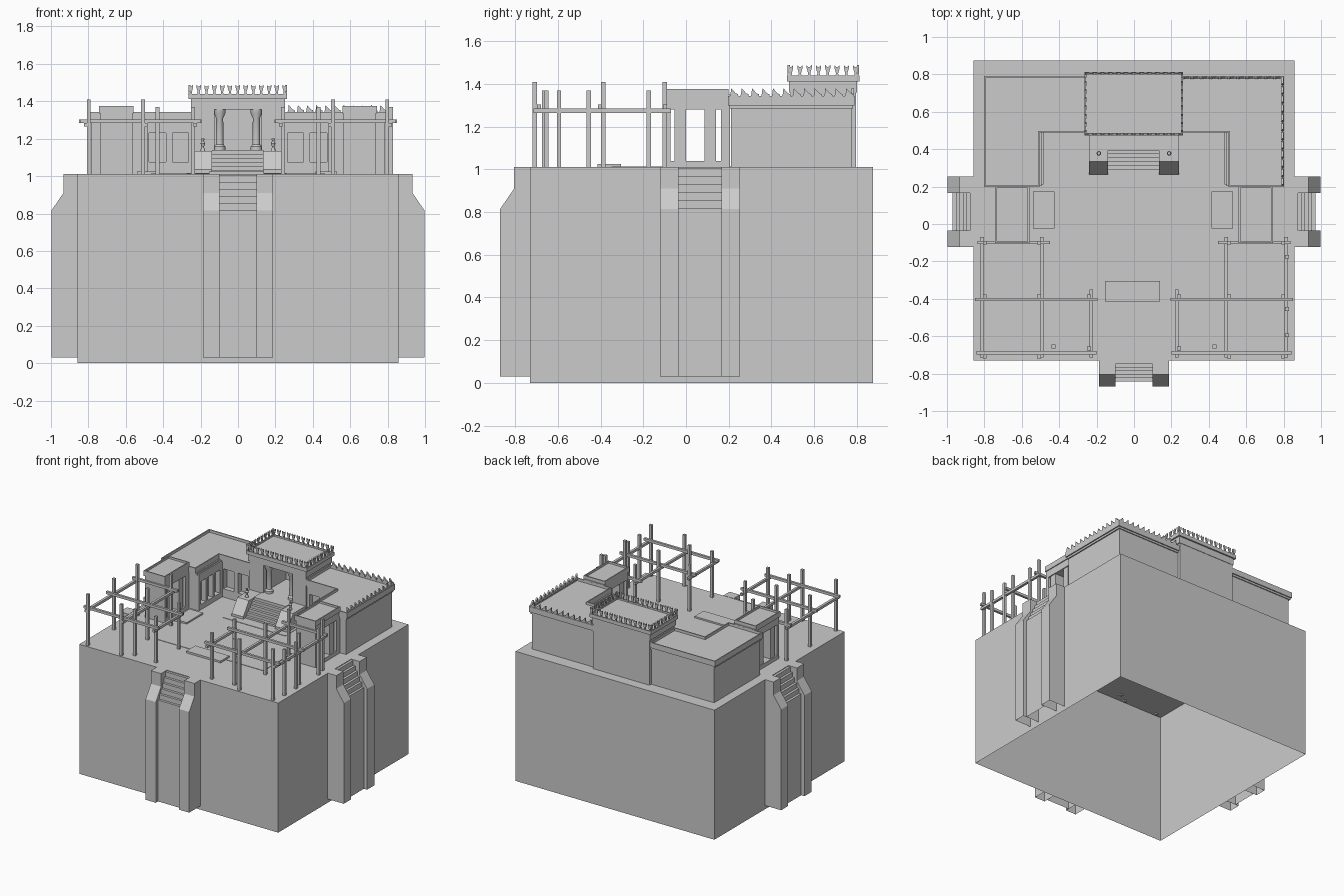
import bpy, bmesh, math
from mathutils import Vector

if "Cube" in bpy.data.objects:
    bpy.data.objects.remove(bpy.data.objects["Cube"])


def rect(a0, a1, b0, b1):
    return [(a0, b0), (a1, b0), (a1, b1), (a0, b1)]


def box(x0, x1, y0, y1, z0, z1):
    return (rect(x0, x1, y0, y1), 'z', z0, z1)


def make(name, parts, open_bottom=False, rim=0):
    """Build one object from profiles (points, axis, start, end) extruded along an axis."""
    bm = bmesh.new()
    put = {'x': lambda p, t: (t, p[0], p[1]),
           'y': lambda p, t: (p[0], t, p[1]),
           'z': lambda p, t: (p[0], p[1], t)}
    for pts, axis, a, b in parts:
        lo = [bm.verts.new(put[axis](p, a)) for p in pts]
        hi = [bm.verts.new(put[axis](p, b)) for p in pts]
        bm.faces.new(lo)
        bm.faces.new(hi)
        for i in range(len(pts)):
            j = (i + 1) % len(pts)
            bm.faces.new((lo[i], lo[j], hi[j], hi[i]))
    bmesh.ops.recalc_face_normals(bm, faces=bm.faces)
    if open_bottom:
        zmin = min(v.co.z for v in bm.verts)
        low = [f for f in bm.faces if all(v.co.z < zmin + 1e-4 for v in f.verts)]
        bmesh.ops.delete(bm, geom=low, context='FACES')
    if rim:
        bm.normal_update()
        top = [max(bm.faces, key=lambda f: f.calc_center_median().z)]
        bmesh.ops.inset_region(bm, faces=top, thickness=0.012)
        bmesh.ops.inset_region(bm, faces=top, thickness=0.0005, depth=-rim)
    me = bpy.data.meshes.new(name)
    bm.to_mesh(me)
    bm.free()
    ob = bpy.data.objects.new(name, me)
    bpy.context.collection.objects.link(ob)
    return ob


def cut(ob, parts):
    """Carve openings, then remove the cutter."""
    c = make("opening_cutter", parts)
    c.hide_render = True
    m = ob.modifiers.new("openings", 'BOOLEAN')
    m.object, m.operation, m.solver = c, 'DIFFERENCE', 'EXACT'
    bpy.context.view_layer.objects.active = ob
    bpy.ops.object.modifier_apply(modifier=m.name)
    bpy.data.objects.remove(c)


def lathe(name, profile, x, y, n=16):
    bm = bmesh.new()
    rings = [[bm.verts.new((x + r * math.cos(2 * math.pi * k / n),
                            y + r * math.sin(2 * math.pi * k / n), z))
              for k in range(n)] for r, z in profile]
    for a, b in zip(rings, rings[1:]):
        for k in range(n):
            bm.faces.new((a[k], a[(k + 1) % n], b[(k + 1) % n], b[k]))
    bm.faces.new(rings[0][::-1])
    bm.faces.new(rings[-1])
    me = bpy.data.meshes.new(name)
    bm.to_mesh(me)
    bm.free()
    ob = bpy.data.objects.new(name, me)
    bpy.context.collection.objects.link(ob)
    bpy.context.view_layer.objects.active = ob
    ob.select_set(True)
    bpy.ops.object.shade_smooth_by_angle()
    ob.select_set(False)


def stairs(depth, z0, z1, n, base):
    """Stair side profile: distance outwards from the top, and height."""
    pts = [(0, base), (depth, base)]
    for i in range(n):
        u = depth * (1 - i / n)
        z = z0 + (z1 - z0) * i / (n - 1)
        pts += [(u, z), (depth * (1 - (i + 1) / n), z)]
    return pts


# Podium, hollow underneath
make("podium", [box(-0.858, 0.858, -0.73, 0.875, 0, 1.01)], open_bottom=True)

# Buttressed stairs on the front and both sides
cheek = [(0, .03), (.14, .03), (.14, .815), (.075, .91), (.075, 1.012), (0, 1.012)]
steps = stairs(0.112, 0.82, 1.005, 6, 0.03)
for name, axis, off, sign, mid in (("front", 'x', -0.73, -1, 0.0),
                                   ("right", 'y', 0.858, 1, 0.066),
                                   ("left", 'y', -0.858, -1, 0.066)):
    place = lambda prof: [(off + sign * u, z) for u, z in prof]
    make(name + "_buttress_stair", [
        (place(cheek), axis, mid - 0.188, mid - 0.1),
        (place(cheek), axis, mid + 0.1, mid + 0.188),
        (place(steps), axis, mid - 0.1, mid + 0.1)], open_bottom=True)

# Courtyard paving and low slabs
make("courtyard_paving", [box(-0.465, 0.465, -0.35, 0.48, 1.0, 1.013)])
make("courtyard_slabs", [box(-0.155, 0.14, -0.415, -0.305, 1.0, 1.025),
                         box(-0.54, -0.425, -0.025, 0.175, 1.0, 1.025),
                         box(0.415, 0.53, -0.025, 0.175, 1.0, 1.025)])

for s, side in ((-1, "left"), (1, "right")):
    def sbox(x0, x1, *r):
        return box(min(s * x0, s * x1), max(s * x0, s * x1), *r)

    # L-shaped wing with recessed windows and rimmed roof
    foot = [(.24, .5), (.485, .5), (.485, .21), (.785, .21), (.785, .775), (.24, .775)]
    wing = make(side + "_wing", [([(s * x, y) for x, y in foot], 'z', 1.005, 1.295)])
    cut(wing, [sbox(.265, .35, .45, .54, 1.075, 1.23), sbox(.385, .475, .45, .54, 1.075, 1.23)]
        + [sbox(.45, .525, y, y + .065, 1.05, 1.23) for y in (.235, .32, .405)])
    eave = [(.24, .488), (.505, .488), (.505, .197), (.803, .197), (.803, .79), (.24, .79)]
    eave_lo = [(.24, .494), (.495, .494), (.495, .203), (.794, .203), (.794, .782), (.24, .782)]
    make(side + "_wing_cornice", [([(s * x, y) for x, y in eave_lo], 'z', 1.285, 1.305)])
    make(side + "_wing_roof", [([(s * x, y) for x, y in eave], 'z', 1.3, 1.343)], rim=0.02)

    # Side pavilion with through opening and two pillars
    pav = make(side + "_pavilion", [sbox(.565, .735, -.095, .205, 1.005, 1.35)])
    cut(pav, [sbox(.4, .9, -.072, .163, 1.04, 1.28)])
    make(side + "_pavilion_pillars", [sbox(.572, .728, -.053, 0, 1.03, 1.29),
                                      sbox(.572, .728, .087, .14, 1.03, 1.29)])
    make(side + "_pavilion_roof", [sbox(.56, .742, -.102, .2, 1.335, 1.376)], rim=0.015)

    # Timber pergola
    w = 0.01
    make(side + "_pergola_beams", [
        sbox(.2, .842, -.698, -.68, 1.283, 1.303),
        sbox(.195, .85, -.413, -.395, 1.283, 1.303),
        sbox(.45, .838, -.108, -.09, 1.283, 1.303),
        sbox(.803, .823, -.715, -.07, 1.265, 1.284),
        sbox(.485, .503, -.715, -.07, 1.265, 1.284),
        sbox(.22, .238, -.715, -.35, 1.265, 1.284)])
    tall = [(.798, -.708), (.508, -.708), (.508, -.387), (.798, -.387), (.508, -.1), (.798, -.1)]
    short = [(.24, -.665), (.24, -.387), (.43, -.655)]
    if s > 0:
        short += [(.818, -.595), (.818, -.455), (.818, -.175)]
    make(side + "_pergola_posts",
         [sbox(x - w, x + w, y - w, y + w, 1.0, 1.41) for x, y in tall]
         + [sbox(x - w, x + w, y - w, y + w, 1.0, 1.37) for x, y in short])

# Pointed merlons on the outer edges of the right wing
tooth = [(-.022, 1.335), (.022, 1.335), (.018, 1.352), (.008, 1.356), (-.014, 1.38), (-.016, 1.356)]
teeth = []
for i in range(12):
    teeth.append(([(.225 + i * .049 + p, z) for p, z in tooth], 'x', .788, .8))
for i in range(11):
    teeth.append(([(.285 + i * .049 + p, z) for p, z in tooth], 'y', .775, .787))
make("right_wing_merlons", teeth)

# Central hall with open porch
hall = make("central_hall", [box(-.243, .243, .49, .797, 1.005, 1.39)])
cut(hall, [box(-.125, .125, .4, .77, 1.14, 1.355)])
make("hall_frieze", [box(-.25, .25, .483, .8, 1.36, 1.415)])
make("hall_roof", [box(-.265, .262, .474, .812, 1.412, 1.44)], rim=0.012)

# Fleur-shaped merlons around the hall roof
fleur = [(.008, 1.435), (.005, 1.45), (.012, 1.474), (.012, 1.488), (.004, 1.48)]
fleur = fleur + [(-p, z) for p, z in reversed(fleur)]
crown = []
for i in range(13):
    x = -.252 + i * .0418
    for y in (.476, .8):
        crown.append(([(x + p, z) for p, z in fleur], 'y', y, y + .01))
for i in range(8):
    y = .49 + i * .0435
    for x in (-.264, .251):
        crown.append(([(y + p, z) for p, z in fleur], 'x', x, x + .01))
make("hall_merlons", crown)

# Porch terrace, stair and sloped cheek blocks
make("porch_paving", [box(-.275, .26, .21, .5, 1.0, 1.016)])
make("porch_stair", [([(.415 - u, z) for u, z in stairs(.125, 1.03, 1.14, 6, 1.005)], 'x', -.14, .135),
                     box(-.14, .135, .415, .5, 1.005, 1.14)])
block = [(.265, 1.005), (.265, 1.035), (.335, 1.135), (.5, 1.135), (.5, 1.005)]
make("porch_cheeks", [(block, 'x', -.24, -.14), (block, 'x', .135, .24)])

# Porch columns and small urns
for s, side in ((-1, "left"), (1, "right")):
    lathe(side + "_porch_column", [(.03, 1.14), (.03, 1.158), (.02, 1.17), (.019, 1.31),
                                   (.03, 1.335), (.032, 1.357)], s * .098, .525)
    lathe(side + "_porch_urn", [(.012, 1.13), (.012, 1.142), (.006, 1.155), (.012, 1.175),
                                (.006, 1.187), (.009, 1.2)], s * .188, .378, 12)
